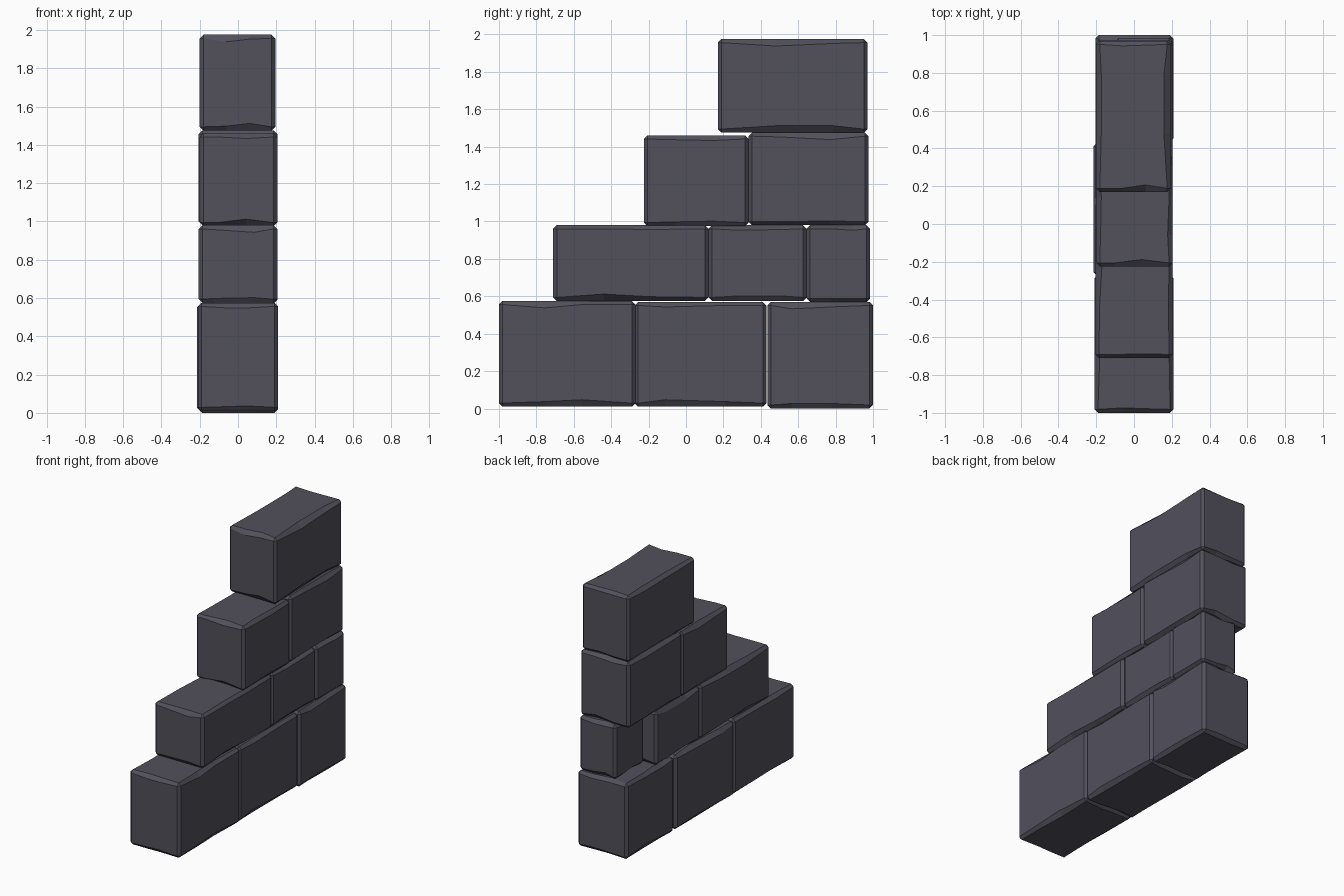
import bpy, bmesh, random
from math import radians
from mathutils import Vector

if "Cube" in bpy.data.objects:
    bpy.data.objects.remove(bpy.data.objects["Cube"])

random.seed(4)
BEVEL = 0.019

stone = bpy.data.materials.new("dark_stone")
stone.diffuse_color = (0.085, 0.08, 0.105, 1)
stone.use_nodes = True
stone.node_tree.nodes["Principled BSDF"].inputs["Base Color"].default_value = stone.diffuse_color


def block(name, x, y, z):
    """Chamfered stone block with worn, uneven edges."""
    lo, hi = Vector((x[0], y[0], z[0])), Vector((x[1], y[1], z[1]))
    centre, half = (lo + hi) / 2, (hi - lo) / 2
    bm = bmesh.new()
    bmesh.ops.create_cube(bm, size=2)
    for v in bm.verts:
        v.co = Vector([v.co[i] * half[i] for i in range(3)])
    # cuts that allow the edges to vary along their length
    for axis in (0, 1):
        for side in (-1, 1):
            n = Vector((0, 0, 0))
            n[axis] = 1
            at = n * half[axis] * side * random.uniform(0.15, 0.6)
            bmesh.ops.bisect_plane(bm, geom=bm.verts[:] + bm.edges[:] + bm.faces[:],
                                   plane_co=at, plane_no=n)
    sharp = [e for e in bm.edges if e.calc_face_angle(0) > radians(60)]
    bmesh.ops.bevel(bm, geom=sharp, offset=BEVEL, segments=1, affect='EDGES')
    # widen the chamfer at random along each edge, keeping the faces flat
    for v in bm.verts:
        rim = [i for i in range(3) if abs(abs(v.co[i]) - half[i] + BEVEL) < 1e-4]
        if len(rim) == 1:
            i = rim[0]
            wear = random.choice((0, 0.004, 0.008, 0.018))
            v.co[i] -= wear if v.co[i] > 0 else -wear
    bmesh.ops.recalc_face_normals(bm, faces=bm.faces[:])
    me = bpy.data.meshes.new(name)
    bm.to_mesh(me)
    bm.free()
    me.materials.append(stone)
    ob = bpy.data.objects.new(name, me)
    ob.location = centre
    bpy.context.collection.objects.link(ob)


# stepped courses, bottom to top: (x range, y range, z range) per block
courses = {
    "base_course": [((-0.21, 0.21), (-1.0, -0.27), (0.01, 0.575)),
                    ((-0.215, 0.205), (-0.275, 0.43), (0.01, 0.57)),
                    ((-0.205, 0.21), (0.435, 1.0), (0.0, 0.57))],
    "second_course": [((-0.205, 0.205), (-0.71, 0.12), (0.575, 0.98)),
                      ((-0.205, 0.2), (0.12, 0.645), (0.575, 0.98)),
                      ((-0.1, 0.205), (0.645, 0.985), (0.57, 0.98))],
    "third_course": [((-0.2, 0.205), (-0.225, 0.335), (0.975, 1.46)),
                     ((-0.205, 0.205), (0.335, 0.975), (0.98, 1.475))],
    "top_course": [((-0.2, 0.195), (0.17, 0.97), (1.475, 1.975))],
}
for course, blocks in courses.items():
    for k, (x, y, z) in enumerate(blocks, 1):
        block(f"{course}_block_{k}", x, y, z)
